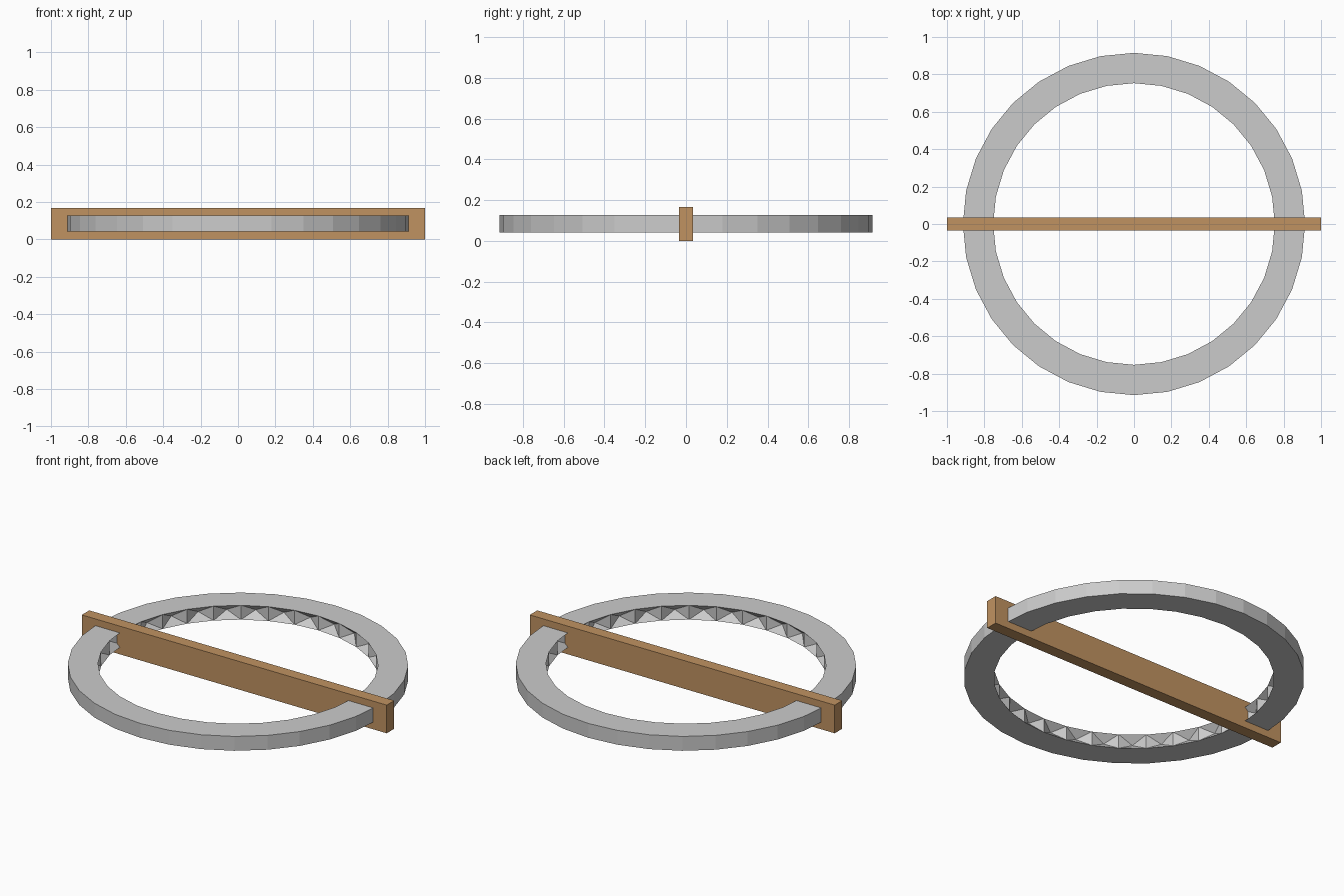
import bpy, bmesh, math

if "Cube" in bpy.data.objects:
    bpy.data.objects.remove(bpy.data.objects["Cube"])

N = 32            # sides of the ring
R_OUT, R_IN = 0.915, 0.753
Z0, Z1 = 0.042, 0.127
DENT = 0.045      # depth of the pyramid-shaped dents in the inner wall


def finish(name, bm, colour=None):
    bmesh.ops.recalc_face_normals(bm, faces=bm.faces)
    mesh = bpy.data.meshes.new(name)
    bm.to_mesh(mesh)
    bm.free()
    obj = bpy.data.objects.new(name, mesh)
    bpy.context.collection.objects.link(obj)
    if colour:
        mat = bpy.data.materials.new(name + "_material")
        mat.diffuse_color = colour
        mat.use_nodes = True
        mat.node_tree.nodes["Principled BSDF"].inputs["Base Color"].default_value = mat.diffuse_color
        mesh.materials.append(mat)
    return obj


# Flat ring with a dent poked into every inner wall face
bm = bmesh.new()
loops = []
for r, z in ((R_OUT, Z0), (R_OUT, Z1), (R_IN, Z1), (R_IN, Z0)):
    loops.append([bm.verts.new((r * math.cos(2 * math.pi * i / N),
                                r * math.sin(2 * math.pi * i / N), z)) for i in range(N)])
inner = []
for k in range(4):
    a, b = loops[k], loops[(k + 1) % 4]
    for i in range(N):
        j = (i + 1) % N
        f = bm.faces.new((a[i], a[j], b[j], b[i]))
        if k == 2:
            inner.append(f)
bmesh.ops.recalc_face_normals(bm, faces=bm.faces)
bmesh.ops.poke(bm, faces=inner, offset=-DENT)
finish("ring", bm)

# Crossbar through the ring
bm = bmesh.new()
bmesh.ops.create_cube(bm, size=1)
for v in bm.verts:
    v.co = (v.co.x * 2, v.co.y * 0.07, (v.co.z + 0.5) * 0.167)
finish("crossbar", bm, (0.53, 0.29, 0.12, 1))
